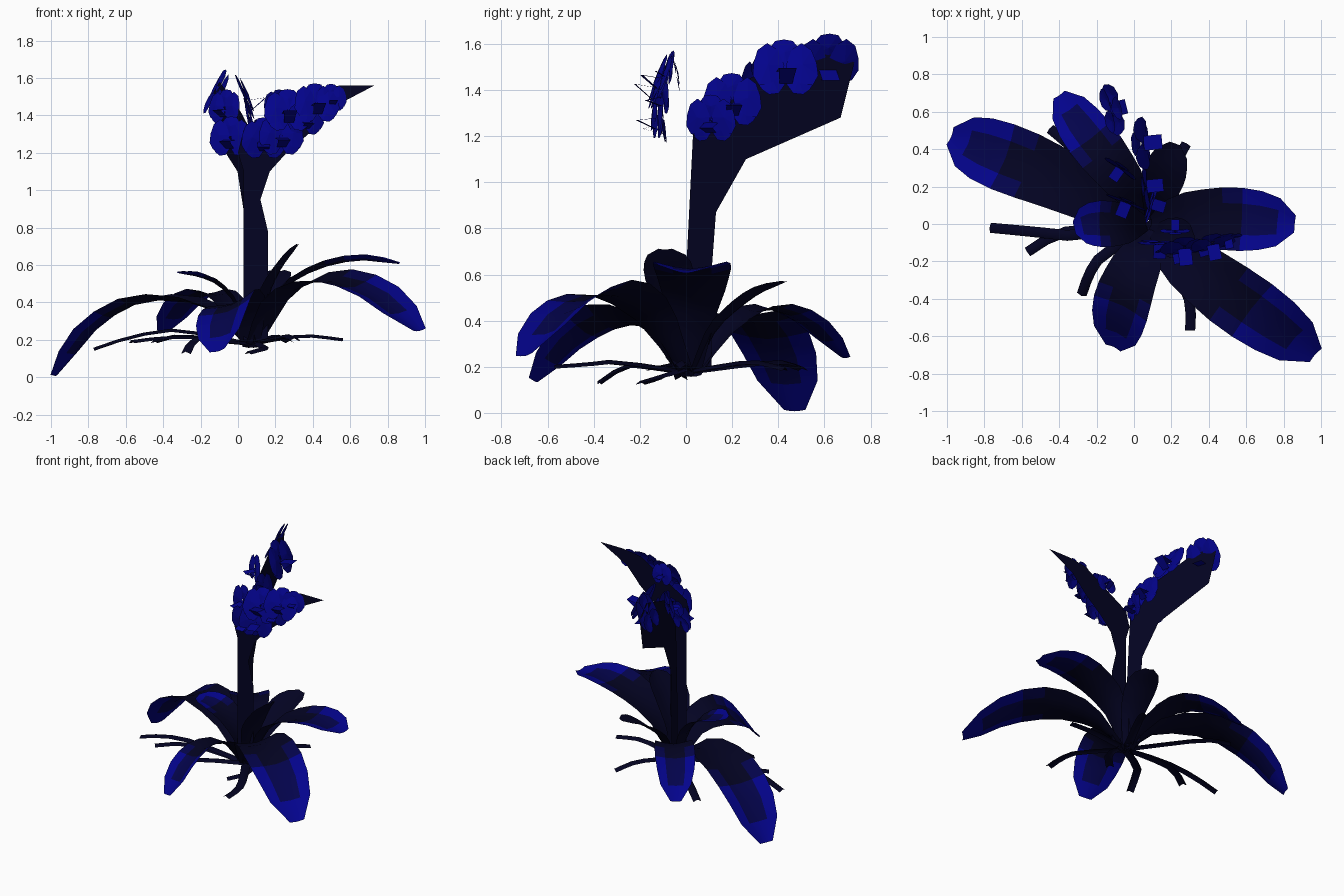
import bpy, math
from mathutils import Vector

if "Cube" in bpy.data.objects:
    bpy.data.objects.remove(bpy.data.objects["Cube"])


def material(name, rgb):
    m = bpy.data.materials.new(name)
    m.diffuse_color = (*rgb, 1)
    m.use_nodes = True
    m.node_tree.nodes["Principled BSDF"].inputs["Base Color"].default_value = m.diffuse_color
    return m


DARK = material("dark_leaf", (0.001, 0.001, 0.016))
MID = material("mid_leaf", (0.001, 0.001, 0.07))
BLUE = material("blue_petal", (0.001, 0.001, 0.26))
UP = Vector((0, 0, 1))


def make(name, verts, faces, mats, smooth=False, slots=None):
    me = bpy.data.meshes.new(name)
    me.from_pydata([tuple(v) for v in verts], [], faces)
    for m in mats:
        me.materials.append(m)
    for i, p in enumerate(me.polygons):
        p.use_smooth = smooth
        if slots:
            p.material_index = slots[i]
    ob = bpy.data.objects.new(name, me)
    bpy.context.collection.objects.link(ob)
    return ob


def spline(pts, n):
    # Catmull-Rom samples through the points
    p = [Vector(q) for q in pts]
    p = [2 * p[0] - p[1]] + p + [2 * p[-1] - p[-2]]
    segs = len(p) - 3
    out = []
    for k in range(n + 1):
        u = k / n * segs
        i = min(int(u), segs - 1)
        t = u - i
        a, b, c, d = p[i:i + 4]
        out.append(0.5 * (2 * b + (c - a) * t + (2 * a - 5 * b + 4 * c - d) * t * t
                          + (3 * b - a - 3 * c + d) * t ** 3))
    return out


def lerp_keys(keys, t):
    for (t0, v0), (t1, v1) in zip(keys, keys[1:]):
        if t <= t1:
            return v0 + (v1 - v0) * (t - t0) / (t1 - t0)
    return keys[-1][1]


def ribbon(name, pts, half, keys, n, cols, fold, tinted=False, roll=0):
    # strip with a channelled cross-section following a path, bluer at tip and edges
    path = spline(pts, n)
    verts, faces, slots = [], [], []
    for k, c in enumerate(path):
        tan = (path[min(k + 1, n)] - path[max(k - 1, 0)]).normalized()
        side = tan.cross(UP).normalized()
        nor = side.cross(tan)
        a = math.radians(roll) * min(1, 2 * k / n)
        side, nor = side * math.cos(a) + nor * math.sin(a), nor * math.cos(a) - side * math.sin(a)
        w = half * lerp_keys(keys, k / n)
        for j in range(cols):
            s = 2 * j / (cols - 1) - 1
            verts.append(c + side * s * w + nor * fold * w * (abs(s) ** 1.5 - 0.5))
    for k in range(n):
        for j in range(cols - 1):
            a = k * cols + j
            t = (k + 0.5) / n + (0.2 if j in (0, cols - 2) else 0)
            slots.append((2 if t > .9 else 1 if t > .72 else 0) if tinted else 0)
            faces.append((a, a + 1, a + cols + 1, a + cols))
    return make(name, verts, faces, [DARK, MID, BLUE], True, slots)


# Leaves: half width, roll, centre line
LEAF = [(0, .28), (.2, .6), (.35, .84), (.55, .98), (.72, 1), (.88, .8), (1, .27)]
leaves = [
    (.185, 0, [(.06, .02, .16), (-.15, .12, .38), (-.5, .28, .42), (-.78, .39, .27), (-.98, .47, .01)]),
    (.18, -10, [(.08, 0, .16), (.22, -.15, .42), (.45, -.33, .53), (.72, -.52, .46), (.97, -.7, .25)]),
    (.165, -20, [(.07, -.02, .16), (.04, -.15, .36), (-.03, -.33, .41), (-.08, -.5, .32), (-.11, -.66, .14)]),
    (.17, 0, [(.08, .02, .18), (.22, .03, .46), (.42, .03, .59), (.65, .02, .64), (.86, 0, .61)]),
    (.135, 0, [(.06, .04, .16), (-.02, .18, .36), (-.14, .34, .46), (-.28, .52, .4), (-.4, .69, .24)]),
    (.125, 0, [(.07, 0, .18), (0, 0, .38), (-.1, 0, .5), (-.22, 0, .55), (-.32, -.02, .56)]),
    (.11, 0, [(.1, -.03, .18), (.14, -.05, .42), (.2, -.07, .55), (.26, -.08, .64), (.32, -.09, .71)]),
    (.115, 0, [(.09, .03, .18), (.12, .12, .36), (.15, .22, .46), (.18, .32, .53), (.22, .43, .57)]),
]
for i, (half, roll, pts) in enumerate(leaves):
    ribbon(f"leaf_{i + 1}", pts, half, LEAF, 9, 5, .2, i < 6, roll)

# Roots: shallow folded straps
roots = [
    [(.05, 0, .18), (-.3, -.06, .25), (-.55, -.04, .22), (-.77, -.02, .15)],
    [(.05, 0, .18), (-.2, -.03, .21), (-.4, -.05, .21), (-.57, -.15, .19)],
    [(.05, -.02, .18), (-.17, -.17, .2), (-.24, -.27, .2), (-.28, -.38, .13)],
    [(.08, -.02, .18), (.25, -.3, .22), (.3, -.43, .21), (.3, -.57, .2)],
    [(.08, .02, .18), (.2, .28, .22), (.28, .43, .19)],
    [(.05, .03, .18), (-.3, .38, .22), (-.45, .51, .19)],
    [(.08, 0, .18), (.35, -.02, .22), (.56, 0, .2)],
    [(.08, .02, .2), (.14, -.1, .16), (.05, -.2, .13)],
]
for i, pts in enumerate(roots):
    ribbon(f"root_{i + 1}", pts, .03, [(0, 1), (1, .9)], 5, 3, -.6)

# Flower stems: flat upright panels
back = [(0, .2), (0, .6), (.03, 1.2), (.03, 1.33), (.2, 1.42), (.4, 1.5), (.6, 1.58), (.73, 1.52),
        (.67, 1.28), (.26, 1.1), (.13, .87), (.11, .6), (.11, .2)]
side = [(.03, .2), (.03, 1.1), (0, 1.2), (.03, 1.32), (.2, 1.42), (.4, 1.54), (.55, 1.56), (.73, 1.56),
        (.52, 1.45), (.4, 1.32), (.26, 1.2), (.17, 1.1), (.12, .95), (.16, .78), (.16, .2)]
make("back_flower_stem", [(.07 - .28 * s, s, z) for s, z in back], [tuple(range(len(back)))], [DARK])
make("side_flower_stem", [(x, -.05, z) for x, z in side], [tuple(range(len(side)))], [DARK])


def flower(name, centre, normal, r):
    # three sepals, two broad petals and a small square lip
    c, n = Vector(centre), Vector(normal).normalized()
    u = UP.cross(n).normalized()
    v = n.cross(u)
    outline = [(.05, .15), (.35, .8), (.7, 1), (.95, .6), (1, 0), (.95, -.6), (.7, -1), (.35, -.8), (.05, -.15)]
    verts, faces = [], []
    for ang, length, w, lift in ((90, 1, .46, -.02), (222, 1, .44, -.02), (318, 1, .44, -.02),
                                 (12, 1, .72, .05), (168, 1, .72, .05)):
        a = math.radians(ang)
        d, s = u * math.cos(a) + v * math.sin(a), v * math.cos(a) - u * math.sin(a)
        b = len(verts)
        verts.append(c + (d * .55 * length + n * (lift + .07)) * r)
        verts += [c + (d * p * length + s * q * w + n * lift) * r for p, q in outline]
        m = len(outline)
        faces += [(b, b + 1 + k, b + 1 + (k + 1) % m) for k in range(m)]
    b = len(verts)
    verts += [c + (u * x + n * y + v * z) * r for x, y, z in
              ((-.28, .05, -.1), (.28, .05, -.1), (.28, .75, -.25), (-.28, .75, -.25),
               (-.2, .05, -.5), (.2, .05, -.5))]
    faces += [(b, b + 1, b + 2, b + 3), (b + 3, b + 2, b + 5, b + 4)]
    make(name, verts, faces, [BLUE])


# Flowers: back spray mostly faces the right, side spray mostly faces the front
back_spray = [
    ((.04, .43, 1.49), (1, .1, .4), .14), ((.06, .2, 1.35), (1, .1, .15), .125),
    ((.09, .11, 1.27), (1, -.3, -.1), .11), ((-.12, .61, 1.515), (1, .25, -.45), .14),
    ((-.07, .3, 1.44), (-.7, -1, .2), .1), ((-.04, .12, 1.28), (-.4, -1, .1), .115),
]
side_spray = [
    ((.14, -.1, 1.27), (-.05, -1, -.1), .12), ((.23, -.12, 1.29), (.2, -1, .1), .12),
    ((.27, -.12, 1.42), (.1, -1, .4), .13), ((.42, -.1, 1.46), (.2, -1, .4), .12),
    ((.5, -.07, 1.49), (.2, -1, .2), .08),
    ((.36, -.1, 1.38), (.3, -1, 0), .1), ((.22, -.04, 1.46), (0, 1, .2), .08),
]
for label, spray in (("back", back_spray), ("side", side_spray)):
    for i, (c, n, r) in enumerate(spray):
        flower(f"{label}_flower_{i + 1}", c, n, r)
